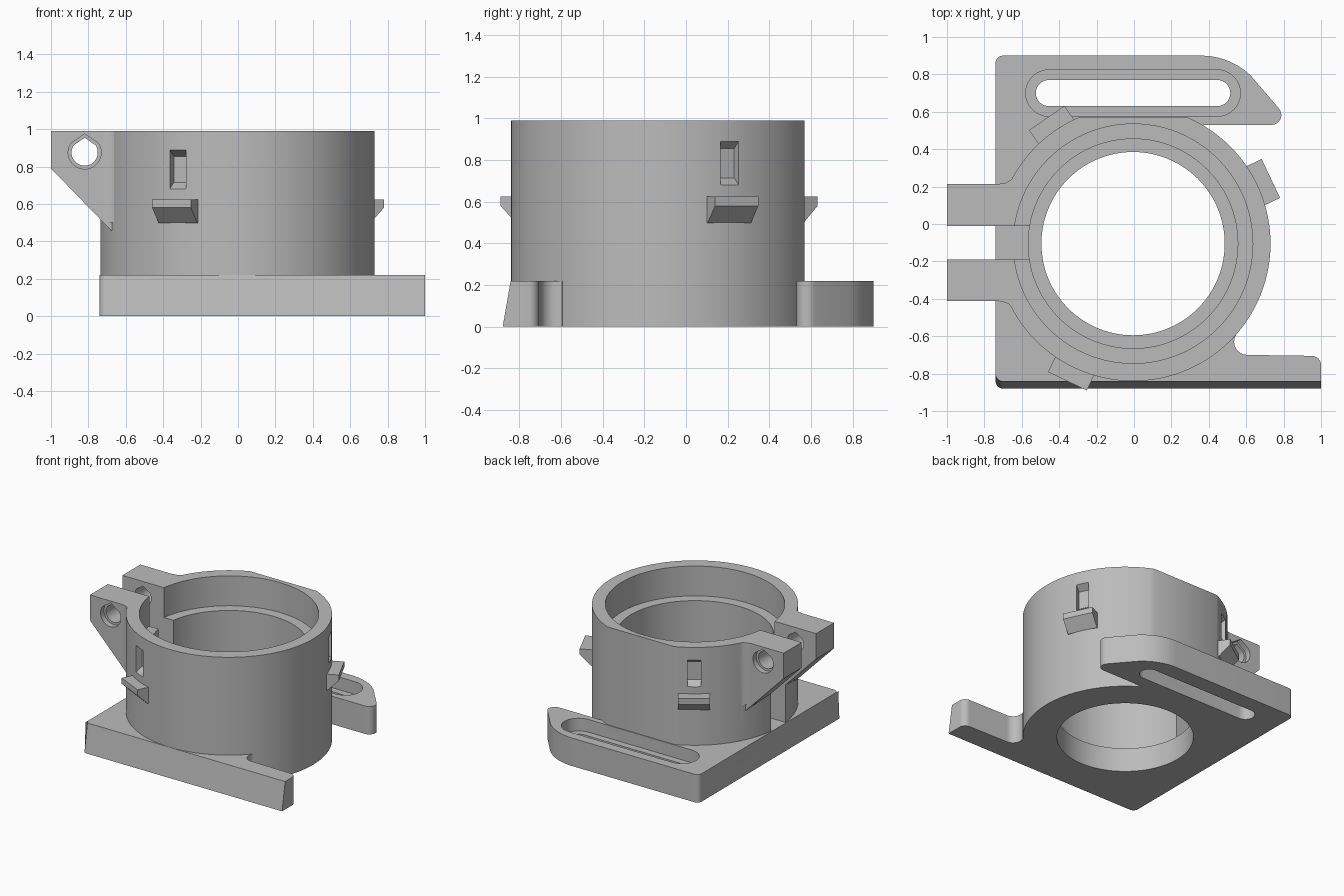
import bpy, bmesh
from math import sin, cos, radians, asin, degrees
from mathutils import Matrix, Vector

if "Cube" in bpy.data.objects:
    bpy.data.objects.remove(bpy.data.objects["Cube"])

grey = bpy.data.materials.new("plain grey")
grey.use_nodes = True
grey.diffuse_color = (0.5, 0.5, 0.5, 1)
grey.node_tree.nodes["Principled BSDF"].inputs["Base Color"].default_value = (0.5, 0.5, 0.5, 1)

CX, CY, R = -0.005, -0.105, 0.735   # ring centre and outer radius
TOP, PLATE, FLAT = 0.99, 0.22, 0.57
TAB_MID = -0.10                     # mirror plane of the clamp tabs


def arc(cx, cy, r, a0, a1, n=8):
    angles = [radians(a0 + (a1 - a0) * i / n) for i in range(n + 1)]
    return [(cx + r * cos(a), cy + r * sin(a)) for a in angles]


def pill(x0, x1, y, r):
    return arc(x1, y, r, -90, 90, 16) + arc(x0, y, r, 90, 270, 16)


def prism(name, outline, lo, hi, axis="z"):
    """Extrude an outline along z, or an x-z outline along y."""
    bm = bmesh.new()
    place = (lambda p, h: (p[0], p[1], h)) if axis == "z" else (lambda p, h: (p[0], h, p[1]))
    low = [bm.verts.new(place(p, lo)) for p in outline]
    high = [bm.verts.new(place(p, hi)) for p in outline]
    bm.faces.new(low)
    bm.faces.new(high)
    for i in range(len(low)):
        j = (i + 1) % len(low)
        bm.faces.new((low[i], low[j], high[j], high[i]))
    bmesh.ops.recalc_face_normals(bm, faces=bm.faces)
    mesh = bpy.data.meshes.new(name)
    bm.to_mesh(mesh)
    bm.free()
    mesh.materials.append(grey)
    ob = bpy.data.objects.new(name, mesh)
    bpy.context.collection.objects.link(ob)
    return ob


def combine(target, tool, operation):
    """Apply an exact boolean and remove the tool."""
    mod = target.modifiers.new(operation, "BOOLEAN")
    mod.object, mod.operation, mod.solver = tool, operation, "EXACT"
    bpy.context.view_layer.update()
    graph = bpy.context.evaluated_depsgraph_get()
    mesh = bpy.data.meshes.new_from_object(target.evaluated_get(graph))
    target.modifiers.clear()
    target.data = mesh
    bpy.data.objects.remove(tool)


def turn(ob, angle):
    """Move a part from the origin out to an angle on the ring."""
    ob.data.transform(Matrix.Translation(Vector((CX, CY, 0))) @ Matrix.Rotation(radians(angle), 4, "Z"))
    return ob


# Base plate with a slotted ear, a front arm and a sloping front face
outline = (arc(-0.70, -0.84, 0.04, 180, 270) + [(1.0, -0.88)]
           + arc(0.95, -0.755, 0.05, 0, 90) + arc(0.605, -0.63, 0.07, 270, 150)
           + [(0.3, -0.3), (0.3, 0.53)] + arc(0.735, 0.583, 0.053, -90, 45)
           + arc(0.36, 0.52, 0.38, 45, 90, 16) + arc(-0.70, 0.86, 0.04, 90, 180))
plate = prism("base_plate", outline, 0, PLATE)
for v in plate.data.vertices:
    if v.co.z > 0.1 and v.co.y < -0.845:
        v.co.y += 0.038

# Ring wall with a flat back
start = degrees(asin((FLAT - CY) / R))
body = prism("clamp_ring", arc(CX, CY, R, 180 - start, 360 + start, 120), 0, TOP)
combine(body, plate, "UNION")

# Clamp tabs with small root fillets
tab_side = [(-1, TOP), (-1, 0.79), (-0.68, 0.46), (-0.5, 0.28), (-0.5, TOP)]
root = [(-0.60, 0.09)] + [(-0.60, 0.385)] + arc(-0.72, 0.415, 0.1, -30, -90)[::1] + [(-0.72, 0.09)]
for side in (-1, 1):
    near, far = sorted((TAB_MID + side * 0.05, TAB_MID + side * 0.313))
    combine(body, prism("tab", tab_side, near, far, "y"), "UNION")
    fillet = [(x, TAB_MID + side * y) for x, y in root]
    combine(body, prism("fillet", fillet, 0.5, TOP), "UNION")

# Stepped bore
for radius, floor in ((0.49, -0.1), (0.56, 0.19), (0.64, 0.755)):
    combine(body, prism("bore", arc(CX, CY, radius, 0, 357, 119), floor, 1.1), "DIFFERENCE")

# Split between the tabs
split = [(-1.1, -0.19), (-0.3, -0.19), (-0.3, -0.01), (-1.1, -0.01)]
combine(body, prism("split", split, PLATE, 1.1), "DIFFERENCE")

# Mounting slot with a wider recess
combine(body, prism("slot", pill(-0.455, 0.445, 0.70, 0.07), -0.1, 0.5), "DIFFERENCE")
combine(body, prism("recess", pill(-0.455, 0.445, 0.70, 0.124), 0.12, 0.221), "DIFFERENCE")


# Pointed screw holes through the tabs
def teardrop(r):
    return arc(-0.82, 0.875, r, 145, 395, 32) + [(-0.82, 0.875 + r * 1.13)]


combine(body, prism("screw_hole", teardrop(0.07), -0.6, 0.4, "y"), "DIFFERENCE")
for lo, hi in ((-0.6, -0.37), (0.17, 0.4)):
    combine(body, prism("counterbore", teardrop(0.088), lo, hi, "y"), "DIFFERENCE")

# Wedge lugs, each with a pocket above it
pocket = [(0.685, 0.715), (0.75, 0.67), (0.75, 0.90), (0.685, 0.855)]
lug = [(0.69, 0.49), (0.735, 0.50), (0.815, 0.58), (0.815, 0.625), (0.69, 0.625)]
parts = [body]
for name, angle in (("left_lug", 25.3), ("back_lug", 124.5), ("front_lug", 244.5)):
    combine(body, turn(prism("pocket", pocket, -0.048, 0.048, "y"), angle), "DIFFERENCE")
    parts.append(turn(prism(name, lug, -0.115, 0.115, "y"), angle))

# Smooth the round walls, keep the edges sharp
for ob in parts:
    bpy.ops.object.select_all(action="DESELECT")
    ob.select_set(True)
    bpy.context.view_layer.objects.active = ob
    bpy.ops.object.shade_smooth_by_angle(angle=radians(25))
